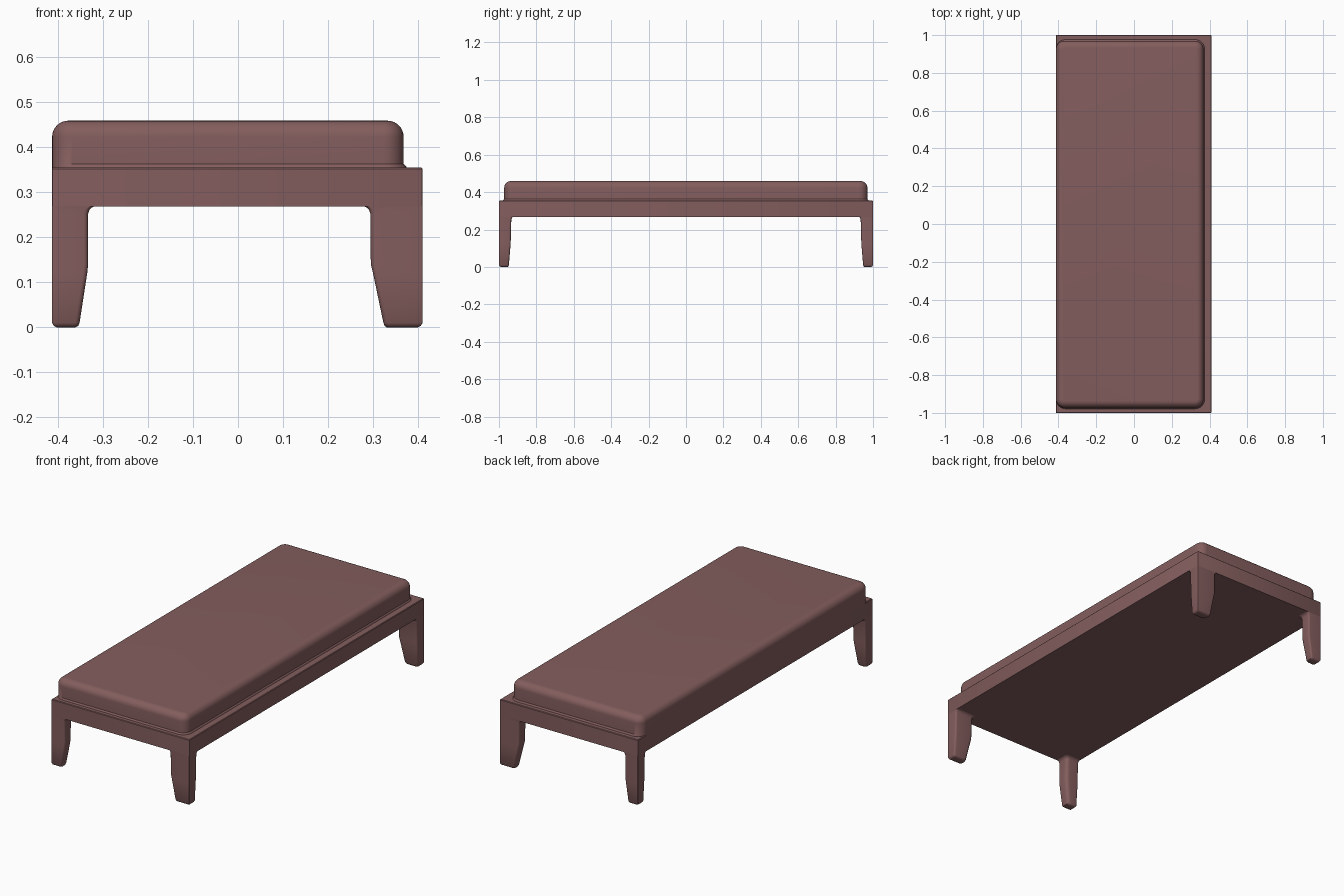
import bpy, bmesh, math

if "Cube" in bpy.data.objects:
    bpy.data.objects.remove(bpy.data.objects["Cube"])

mat = bpy.data.materials.new("dusty_brown")
mat.diffuse_color = (0.23, 0.11, 0.11, 1)
mat.use_nodes = True
mat.node_tree.nodes["Principled BSDF"].inputs["Base Color"].default_value = mat.diffuse_color

X0, X1, Y = -0.413, 0.410, 1.0      # outer limits of the frame
FRAME_LOW, FRAME_TOP = 0.268, 0.355


def rounded_rect(x0, x1, y0, y1, radii, seg=6):
    """Counter-clockwise outline; radii for corners (-,-) (+,-) (+,+) (-,+)."""
    pts = []
    for i, (cx, cy, sx, sy) in enumerate(((x0, y0, 1, 1), (x1, y0, -1, 1),
                                          (x1, y1, -1, -1), (x0, y1, 1, -1))):
        r = radii[i]
        for k in range(seg + 1):
            a = math.pi + (i + k / seg) * math.pi / 2
            pts.append((cx + sx * r + r * math.cos(a), cy + sy * r + r * math.sin(a)))
    return pts


def loft(name, sections, angle=35):
    """Skin a stack of (outline, z) sections and cap both ends."""
    bm = bmesh.new()
    rings = [[bm.verts.new((x, y, z)) for x, y in outline] for outline, z in sections]
    n = len(rings[0])
    for a, b in zip(rings, rings[1:]):
        for i in range(n):
            j = (i + 1) % n
            bm.faces.new((a[i], a[j], b[j], b[i]))
    bm.faces.new(rings[0][::-1])
    bm.faces.new(rings[-1])
    bmesh.ops.recalc_face_normals(bm, faces=bm.faces)
    me = bpy.data.meshes.new(name)
    bm.to_mesh(me)
    bm.free()
    ob = bpy.data.objects.new(name, me)
    bpy.context.collection.objects.link(ob)
    me.materials.append(mat)
    bpy.context.view_layer.objects.active = ob
    ob.select_set(True)
    bpy.ops.object.shade_smooth_by_angle(angle=math.radians(angle))
    ob.select_set(False)
    return ob


# bed frame slab
slab = rounded_rect(X0, X1, -Y, Y, [0.003] * 4, 2)
slab_in = rounded_rect(X0 + .003, X1 - .003, -Y + .003, Y - .003, [0.003] * 4, 2)
loft("frame", [(slab, FRAME_LOW), (slab, FRAME_TOP - .003), (slab_in, FRAME_TOP)])

# tapered legs: z, width in x (left leg, right leg), depth in y, outer inset
LEG = [(0.000, 0.052, 0.080, 0.046, 0.010),
       (0.003, 0.058, 0.084, 0.050, 0.004),
       (0.010, 0.061, 0.087, 0.053, 0.000),
       (0.120, 0.078, 0.110, 0.062, 0.000),
       (0.140, 0.080, 0.115, 0.063, 0.000),
       (0.252, 0.080, 0.116, 0.066, 0.000),
       (0.261, 0.083, 0.119, 0.069, 0.000),
       (0.266, 0.088, 0.124, 0.074, 0.000),
       (0.270, 0.096, 0.132, 0.082, 0.000)]


def leg(name, right, back):
    sections = []
    for z, wl, wr, d, o in LEG:
        x0, x1 = (X1 - wr, X1 - o) if right else (X0 + o, X0 + wl)
        y0, y1 = (Y - d, Y - o) if back else (-Y + o, -Y + d)
        # outer corner crisp, inner corner soft
        radii = [0.010] * 4
        outer = {(0, 0): 0, (1, 0): 1, (1, 1): 2, (0, 1): 3}[(right, back)]
        radii[outer] = 0.003
        radii[(outer + 2) % 4] = 0.020
        sections.append((rounded_rect(x0, x1, y0, y1, radii), z))
    loft(name, sections)


for right, side in enumerate(("left", "right")):
    for back, end in enumerate(("front", "back")):
        leg(f"{end}_{side}_leg", right, back)

# mattress with a rolled top edge and a small flare at its base
MX0, MX1, MY0, MY1, ROLL, TOP = X0, 0.368, -0.972, 0.970, 0.036, 0.459
steps = [(-0.007, 0.352), (-0.006, 0.357), (0.0, 0.363)]
for k in range(9):
    a = k / 8 * math.pi / 2
    steps.append((ROLL * (1 - math.cos(a)), TOP - ROLL + ROLL * math.sin(a)))
mattress = []
for inset, z in steps:
    left = max(inset, 0)
    r = max(0.045 - inset, 0.008)
    mattress.append((rounded_rect(MX0 + left, MX1 - inset, MY0 + inset, MY1 - inset,
                                  [r] * 4, 8), z))
loft("mattress", mattress, 40)
